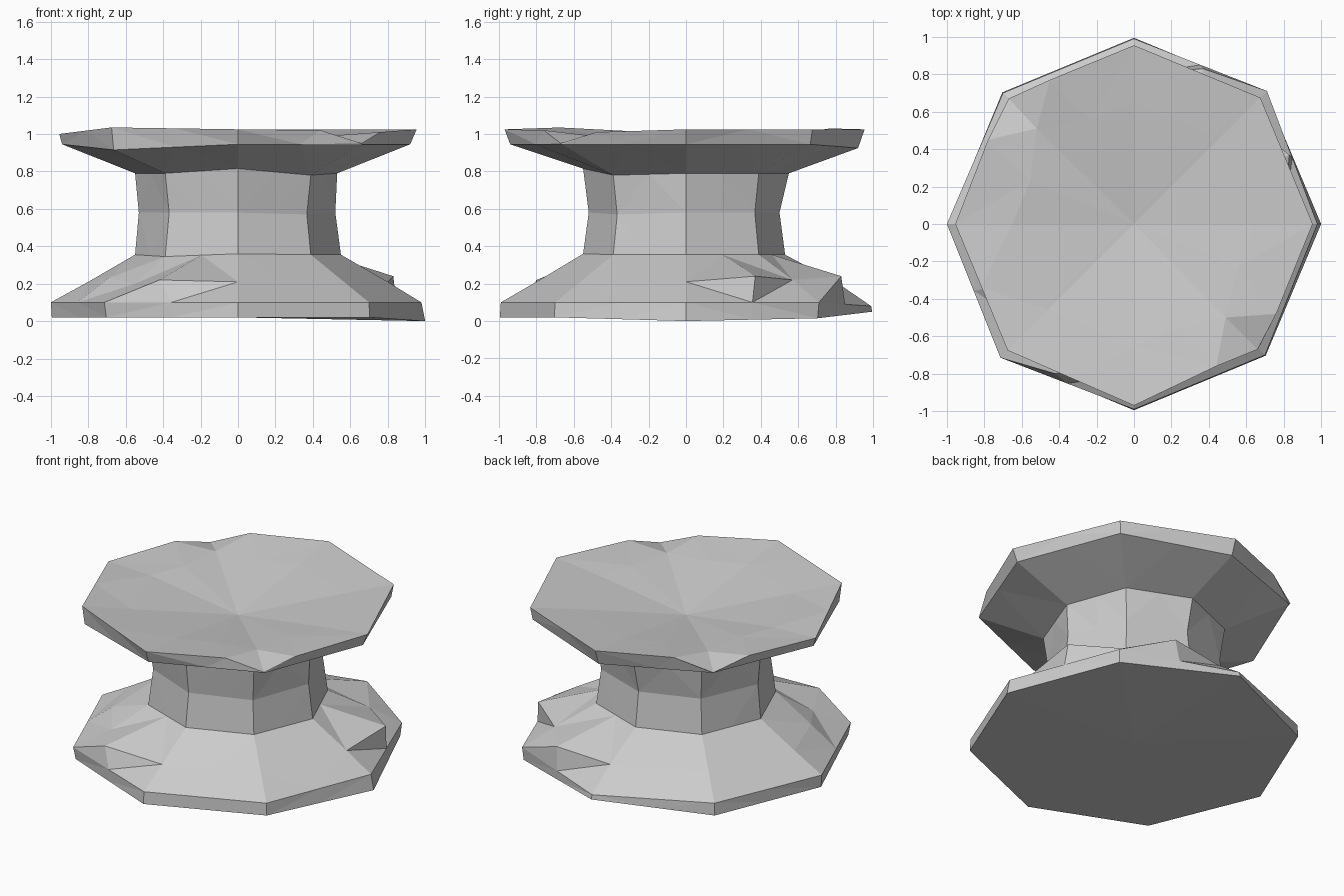
import bpy, bmesh
from math import cos, sin, radians
from mathutils import Vector

cube = bpy.data.objects.get("Cube")
if cube:
    bpy.data.objects.remove(cube)

stone = bpy.data.materials.new("grey_stone")
stone.use_nodes = True
GREY = (0.6, 0.6, 0.6, 1)
stone.diffuse_color = GREY
stone.node_tree.nodes["Principled BSDF"].inputs["Base Color"].default_value = GREY


def octagon(radius, height, lift=None, grow=None, moved=None):
    """Sixteen points on an octagon: corners and edge middles.
    lift / grow: corner -> height or radius change; moved: point -> position."""
    lift, grow, moved = lift or {}, grow or {}, moved or {}
    corners = []
    for k in range(8):
        a, r = radians(45 * k), radius + grow.get(k, 0)
        corners.append(Vector((r * cos(a), r * sin(a), height + lift.get(k, 0))))
    ring = []
    for k in range(8):
        ring += [corners[k], (corners[k] + corners[(k + 1) % 8]) / 2]
    for i, pos in moved.items():
        ring[i] = Vector(pos)
    return ring


def stack(name, rings, bottom=None, top=None):
    """Skin a pile of rings, closing either end with a fan where asked."""
    bm = bmesh.new()
    loops = [[bm.verts.new(p) for p in ring] for ring in rings]
    for low, high in zip(loops, loops[1:]):
        for i in range(16):
            j = (i + 1) % 16
            bm.faces.new((low[i], low[j], high[j], high[i]))
    for loop, z, flip in ((loops[0], bottom, True), (loops[-1], top, False)):
        if z is None:
            continue
        hub = bm.verts.new((0, 0, z))
        for i in range(16):
            a, b = loop[i], loop[(i + 1) % 16]
            bm.faces.new((b, a, hub) if flip else (a, b, hub))
    bmesh.ops.triangulate(bm, faces=[f for f in bm.faces if len(f.verts) > 3])
    bmesh.ops.recalc_face_normals(bm, faces=bm.faces)
    mesh = bpy.data.meshes.new(name)
    bm.to_mesh(mesh)
    bm.free()
    mesh.materials.append(stone)
    obj = bpy.data.objects.new(name, mesh)
    bpy.context.collection.objects.link(obj)
    return obj


# Shared seams between the parts
neck_foot = octagon(0.55, 0.355, lift={5: -0.01, 6: 0.005}, grow={2: -0.02})
neck_head = octagon(0.55, 0.79, lift={6: 0.025, 7: -0.01}, grow={0: -0.02})

# Flared base with two chipped corners
base_foot = octagon(0.995, 0.02, lift={0: -0.02, 2: 0.03, 1: -0.005}, grow={0: 0.005})
base_rim = octagon(0.99, 0.1, lift={2: -0.02}, grow={0: -0.01, 4: 0.01, 5: 0.02, 1: 0.015})
base_slope = octagon(0.8, 0.21, moved={
    1: (0.83, 0.37, 0.24), 2: (0.57, 0.57, 0.22), 3: (0.37, 0.83, 0.24),
    9: (-0.69, -0.33, 0.23), 10: (-0.55, -0.55, 0.2), 11: (-0.42, -0.8, 0.22)})
stack("base", [base_foot, base_rim, base_slope, neck_foot], bottom=0.02)

# Waisted neck
waist = octagon(0.52, 0.58, lift={7: -0.01}, grow={4: 0.01, 2: -0.02})
stack("neck", [neck_foot, waist, neck_head])

# Dished top slab with two chipped corners
slab_under = octagon(0.94, 0.945, lift={5: -0.03, 2: -0.02}, grow={0: -0.02, 2: -0.02})
slab_rim = octagon(0.955, 1.025, lift={5: 0.01, 4: -0.025}, grow={6: 0.015}, moved={
    5: (-0.45, 0.77, 1.03), 6: (-0.67, 0.67, 0.95), 7: (-0.78, 0.45, 1.01),
    13: (0.44, -0.76, 1.02), 14: (0.66, -0.67, 0.95), 15: (0.76, -0.48, 1.01)})
slab_dish = octagon(0.65, 0.99, moved={6: (-0.52, 0.51, 0.99), 14: (0.49, -0.5, 0.99)})
stack("top_slab", [neck_head, slab_under, slab_rim, slab_dish], top=0.9)
